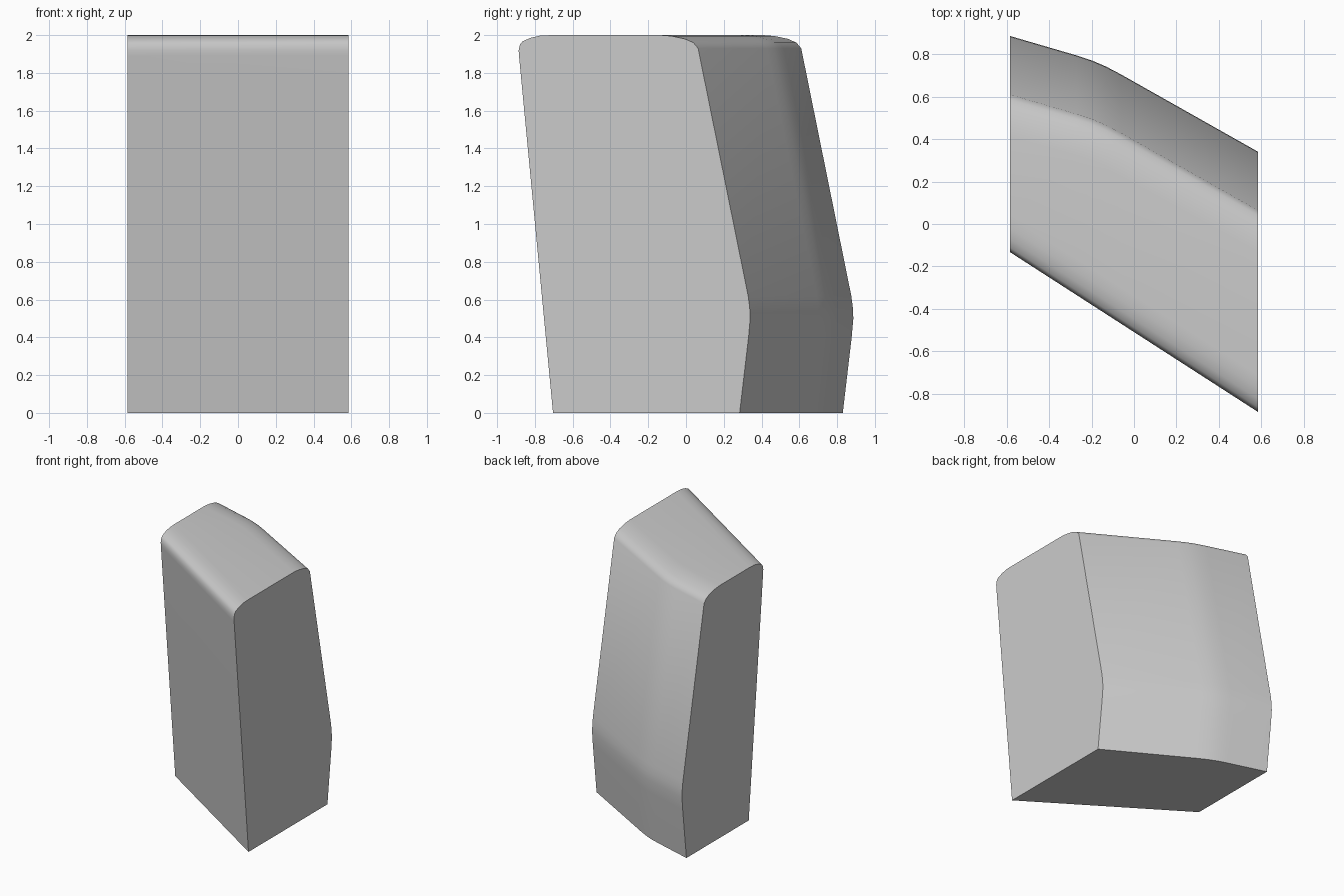
import bpy
import bmesh

if "Cube" in bpy.data.objects:
    bpy.data.objects.remove(bpy.data.objects["Cube"])

# Side profiles (y, z) at the left end: front from bottom to top, back from top to bottom
FRONT = [(0.05, 0), (-0.13, 1.89), (-0.132, 1.92), (-0.125, 1.95), (-0.11, 1.968),
         (-0.07, 1.985), (-0.02, 1.997), (0.04, 2.0)]
BACK = [(0.41, 2.0), (0.47, 1.995), (0.54, 1.98), (0.585, 1.96), (0.61, 1.93),
        (0.875, 0.62), (0.883, 0.56), (0.886, 0.5), (0.877, 0.4), (0.83, 0)]

# Cross sections along x with the sideways shift of the curved back
HALF = 0.585
STATIONS = [(-HALF, 0.0), (-0.27, -0.092), (-0.2, -0.115), (-0.13, -0.145),
            (-0.06, -0.182), (HALF, -0.546)]


def section(bm, x, back_shift):
    front_shift = -0.754 * (x + HALF) / (2 * HALF)
    pts = [(y + front_shift, z) for y, z in FRONT]
    pts += [(y + back_shift, z) for y, z in BACK]
    return [bm.verts.new((x, y, z)) for y, z in pts]


# Skewed block: loft between sections, closed by flat ends
bm = bmesh.new()
rings = [section(bm, x, s) for x, s in STATIONS]
n = len(rings[0])
for a, b in zip(rings, rings[1:]):
    for i in range(n):
        j = (i + 1) % n
        bm.faces.new((a[i], a[j], b[j], b[i]))
bm.faces.new(rings[0])
bm.faces.new(rings[-1])
bmesh.ops.recalc_face_normals(bm, faces=bm.faces[:])

mesh = bpy.data.meshes.new("leaning_block")
bm.to_mesh(mesh)
bm.free()
block = bpy.data.objects.new("leaning_block", mesh)
bpy.context.collection.objects.link(block)

# Smooth the rounded edges, keep the corners crisp
bpy.context.view_layer.objects.active = block
block.select_set(True)
bpy.ops.object.shade_smooth_by_angle(angle=0.6)
